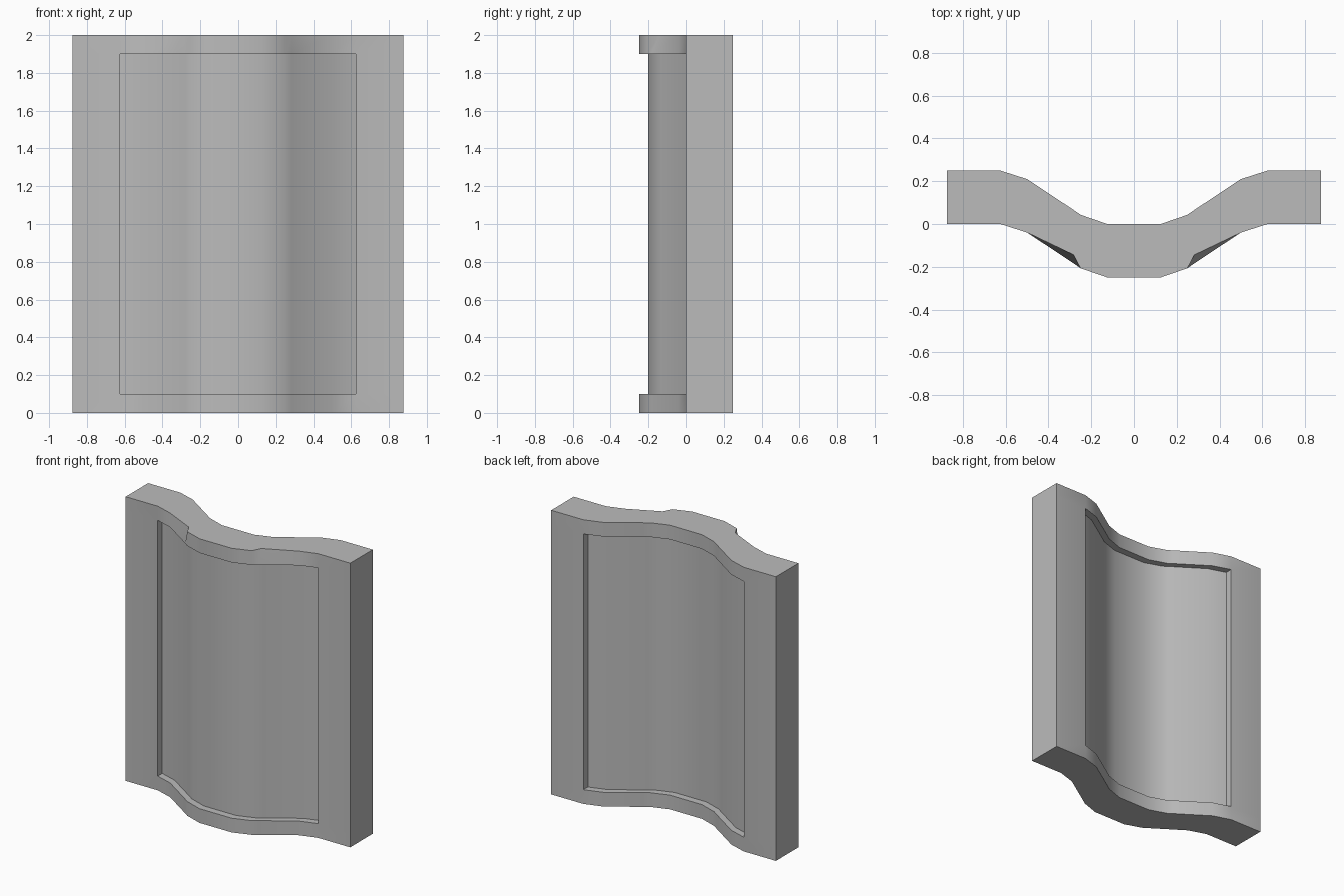
import bpy
import bmesh

cube = bpy.data.objects.get("Cube")
if cube:
    bpy.data.objects.remove(cube, do_unlink=True)

stone = bpy.data.materials.new("plain_grey")
stone.use_nodes = True
colour = (0.5, 0.5, 0.5, 1)
stone.diffuse_color = colour
stone.node_tree.nodes["Principled BSDF"].inputs["Base Color"].default_value = colour

# Wavy half profile (x, front y), mirrored to the full width
THICK, RECESS, NOTCH = 0.25, 0.05, 0.04
half = [(0.125, -0.25), (0.25, -0.207), (0.283, -0.184),
        (0.5, -0.04), (0.625, 0.0), (0.875, 0.0)]
profile = [(-x, y) for x, y in reversed(half)] + half
levels = [0, 0.1, 1.9, 2]
cols, rows = len(profile), len(levels)

bm = bmesh.new()


def sheet(offset):
    return [[bm.verts.new((x, y + offset, z)) for x, y in profile] for z in levels]


def skin(grid, flip):
    """Fill a sheet with quads and return the faces of the inner panel."""
    panel = []
    for r in range(rows - 1):
        for c in range(cols - 1):
            quad = [grid[r][c], grid[r][c + 1], grid[r + 1][c + 1], grid[r + 1][c]]
            face = bm.faces.new(quad[::-1] if flip else quad)
            if r == 1 and 1 <= c < cols - 2:
                panel.append(face)
    return panel


front, back = sheet(0), sheet(THICK)
panels = [(skin(front, False), RECESS), (skin(back, True), -RECESS)]

# Outer rim: bottom, top and both ends
for c in range(cols - 1):
    bm.faces.new((front[0][c + 1], front[0][c], back[0][c], back[0][c + 1]))
    bm.faces.new((front[-1][c], front[-1][c + 1], back[-1][c + 1], back[-1][c]))
for r in range(rows - 1):
    bm.faces.new((front[r][0], front[r + 1][0], back[r + 1][0], back[r][0]))
    bm.faces.new((front[r + 1][-1], front[r][-1], back[r][-1], back[r + 1][-1]))

# Two small dents in the front of the top edge
for v in front[-1]:
    if abs(abs(v.co.x) - 0.283) < 0.001:
        v.co.y += NOTCH

# Recessed panels on both sides
for faces, depth in panels:
    result = bmesh.ops.extrude_face_region(bm, geom=faces)
    moved = [g for g in result["geom"] if isinstance(g, bmesh.types.BMVert)]
    bmesh.ops.translate(bm, verts=moved, vec=(0, depth, 0))
    leftover = [f for f in faces if f.is_valid]
    bmesh.ops.delete(bm, geom=leftover, context="FACES")

bmesh.ops.recalc_face_normals(bm, faces=bm.faces)
mesh = bpy.data.meshes.new("wavy_panel")
bm.to_mesh(mesh)
bm.free()
mesh.materials.append(stone)
obj = bpy.data.objects.new("wavy_panel", mesh)
bpy.context.collection.objects.link(obj)

bpy.ops.object.select_all(action="DESELECT")
obj.select_set(True)
bpy.context.view_layer.objects.active = obj
bpy.ops.object.shade_smooth_by_angle(angle=0.6)
